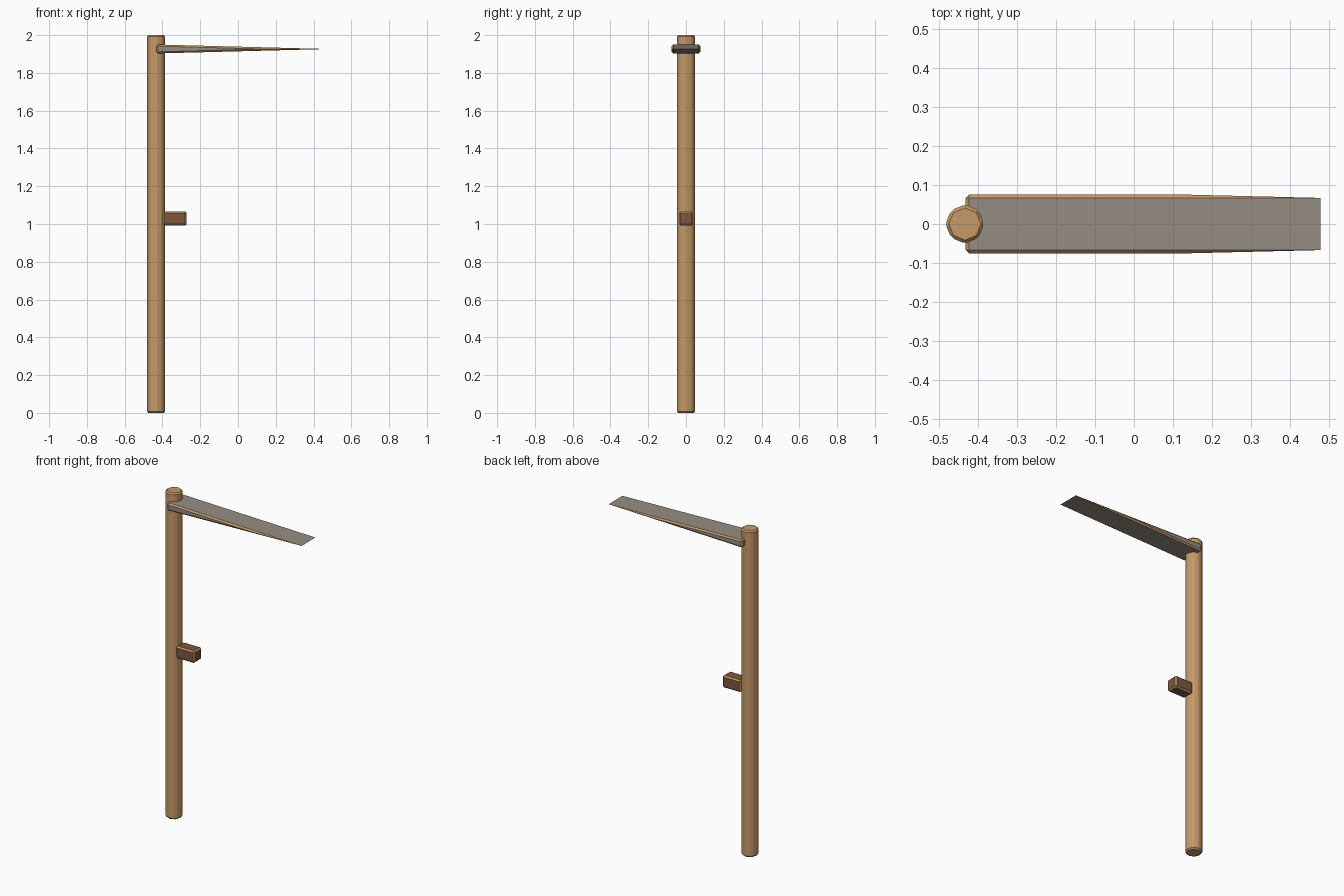
import bpy, bmesh

if "Cube" in bpy.data.objects:
    bpy.data.objects.remove(bpy.data.objects["Cube"])

def material(name, rgb):
    m = bpy.data.materials.new(name)
    m.diffuse_color = (*rgb, 1)
    m.use_nodes = True
    m.node_tree.nodes["Principled BSDF"].inputs["Base Color"].default_value = m.diffuse_color
    return m

wood = material("light_wood", (0.56, 0.32, 0.14))
dark = material("dark_wood", (0.21, 0.095, 0.05))
steel = material("grey_steel", (0.31, 0.27, 0.23))
BEVEL = 0.008
POLE_X = -0.434

def bevel(ob):
    # bevelled edges always take slot 0, the light wood
    md = ob.modifiers.new("edge_bevel", 'BEVEL')
    md.width = BEVEL
    md.segments = 1
    md.limit_method = 'NONE'
    md.material = 0

# pole: eight-sided shaft with chamfered edges
bpy.ops.mesh.primitive_cylinder_add(vertices=8, radius=0.05, depth=2, location=(POLE_X, 0, 1))
pole = bpy.context.object
pole.name = "pole"
pole.data.materials.append(wood)
bevel(pole)

# grip: small dark block with light edges
x0, x1 = -0.396, -0.272
bpy.ops.mesh.primitive_cube_add(size=1, location=((x0 + x1) / 2, 0, 1.029))
grip = bpy.context.object
grip.name = "side_grip"
for v in grip.data.vertices:
    v.co.x *= x1 - x0
    v.co.y *= 0.074
    v.co.z *= 0.074
grip.data.materials.append(wood)
grip.data.materials.append(dark)
for p in grip.data.polygons:
    p.material_index = 1
bevel(grip)

# blade: chamfered wedge tapering to a flat edge at the tip
W, H, B = 0.0755, 0.0235, 0.0085
ROOT, TIP, Z = -0.432, 0.478, 1.9265
pts = set()
for sy in (-1, 1):
    pts.add((TIP, sy * (W - B), 0))
    pts.add((ROOT + B + (TIP - ROOT - B) * (H - B) / H, sy * W, 0))
    for sz in (-1, 1):
        pts.add((ROOT, sy * (W - B), sz * (H - B)))
        pts.add((ROOT + B, sy * (W - B), sz * H))
        pts.add((ROOT + B, sy * W, sz * (H - B)))
# apex of each side face lies where the side meets both chamfers
apex = ROOT + B + (TIP - ROOT - B) * (H - B) / H
pts = [(0.13 if abs(x - apex) < 1e-6 else x, y, z) for x, y, z in sorted(pts)]
bm = bmesh.new()
for p in pts:
    bm.verts.new(p)
bmesh.ops.convex_hull(bm, input=bm.verts)
bmesh.ops.recalc_face_normals(bm, faces=bm.faces)
bm.normal_update()
for f in bm.faces:
    # main faces are steel, chamfers are light wood
    f.material_index = 1 if max(abs(c) for c in f.normal) > 0.95 else 0
me = bpy.data.meshes.new("blade")
bm.to_mesh(me)
bm.free()
me.materials.append(wood)
me.materials.append(steel)
blade = bpy.data.objects.new("blade", me)
blade.location.z = Z
bpy.context.collection.objects.link(blade)
